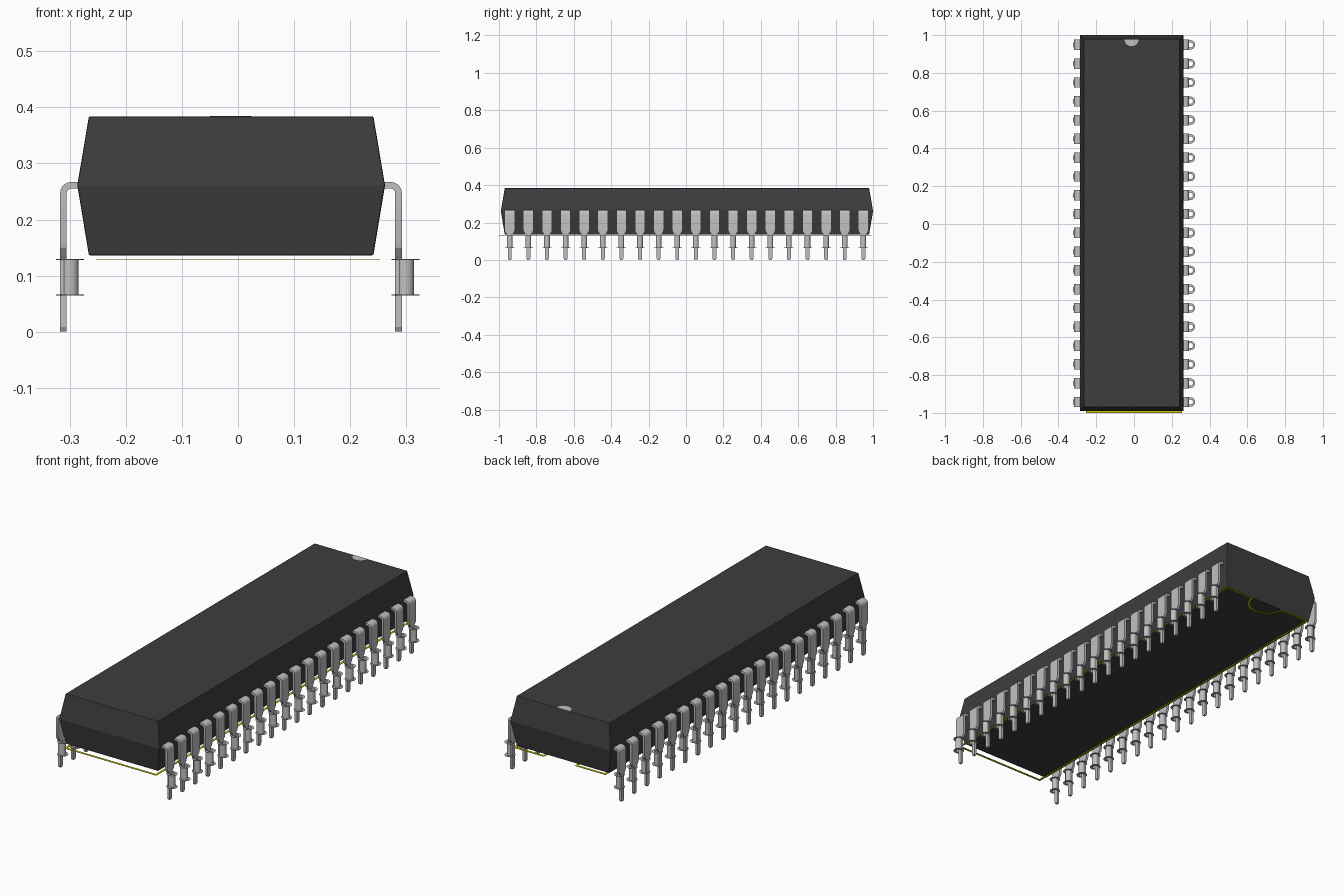
import bpy, bmesh, math

if "Cube" in bpy.data.objects:
    bpy.data.objects.remove(bpy.data.objects["Cube"], do_unlink=True)


def material(name, r, g, b):
    m = bpy.data.materials.new(name)
    m.use_nodes = True
    m.diffuse_color = (r, g, b, 1)
    m.node_tree.nodes["Principled BSDF"].inputs["Base Color"].default_value = (r, g, b, 1)
    return m


black = material("black plastic", 0.047, 0.047, 0.047)
metal = material("grey metal", 0.53, 0.53, 0.53)
yellow = material("outline yellow", 0.6, 0.59, 0.0)


def make(name, bm, mat, smooth_angle=None):
    bmesh.ops.recalc_face_normals(bm, faces=bm.faces)
    mesh = bpy.data.meshes.new(name)
    bm.to_mesh(mesh)
    bm.free()
    mesh.materials.append(mat)
    ob = bpy.data.objects.new(name, mesh)
    bpy.context.collection.objects.link(ob)
    if smooth_angle:
        bpy.ops.object.select_all(action='DESELECT')
        ob.select_set(True)
        bpy.context.view_layer.objects.active = ob
        bpy.ops.object.shade_smooth_by_angle(angle=math.radians(smooth_angle))
    return ob


def loft(bm, rings, closed=False):
    """Join matching sections, capping both ends unless they form a closed loop."""
    rings = [[bm.verts.new(p) for p in ring] for ring in rings]
    count = len(rings[0])
    following = rings[1:] + rings[:1] if closed else rings[1:]
    for a, b in zip(rings, following):
        for i in range(count):
            j = (i + 1) % count
            bm.faces.new((a[i], a[j], b[j], b[i]))
    if not closed:
        bm.faces.new(rings[0])
        bm.faces.new(rings[-1])


CX, CY = -0.0122, 0.005
PIN_COUNT, PITCH, PIN_Y = 20, 0.0995, 0.003
ys = [PIN_Y + (i - (PIN_COUNT - 1) / 2) * PITCH for i in range(PIN_COUNT)]

# Body: widest at the middle, tapered to top and bottom
TOP_Z = 0.384
bm = bmesh.new()
sections = [(0.2535, 0.974, 0.136), (0.2742, 0.995, 0.261), (0.2535, 0.974, TOP_Z)]
loft(bm, [[(CX + sx * w, CY + sy * l, z) for sx, sy in ((-1, -1), (1, -1), (1, 1), (-1, 1))]
          for w, l, z in sections])
body = make("body", bm, black)
bevel = body.modifiers.new("soft edges", 'BEVEL')
bevel.width = 0.003
bevel.segments = 2
bevel.limit_method = 'ANGLE'

# Index mark: thin half disc on the top face at the back edge
bm = bmesh.new()
arc = [math.pi + math.pi * i / 16 for i in range(17)]
loft(bm, [[(CX - 0.001 + 0.037 * math.cos(a), 0.978 + 0.037 * math.sin(a), z) for a in arc]
          for z in (TOP_Z - 0.002, TOP_Z + 0.0003)])
make("index_mark", bm, metal)

# Pins: flat strip, bent down, narrowing to a thin leg
PIN_X, OUT, TOP, T, R = -0.0125, 0.3045, 0.267, 0.0118, 0.02
WIDE, THIN = 0.0275, 0.0105
stations = [((0.25, TOP), (0.25, TOP - T), WIDE)]
for i in range(6):
    a = math.pi / 2 * (1 - i / 5)
    c, s = math.cos(a), math.sin(a)
    stations.append(((OUT - R + R * c, TOP - R + R * s),
                     (OUT - R + (R - T) * c, TOP - R + (R - T) * s), WIDE))
for z, w in ((0.16, WIDE), (0.149, 0.0245), (0.138, 0.016), (0.131, THIN),
             (0.008, THIN), (0, THIN * 0.6)):
    stations.append(((OUT, z), (OUT - T, z), w))

# Cross-section of a plated hole: tube wall with a flange at each end
BORE, WALL, FLANGE = 0.0135, 0.015, 0.025
LOW, HIGH, H = 0.0655, 0.129, 0.0008
hole = [(BORE, LOW - H), (FLANGE, LOW - H), (FLANGE, LOW + H), (WALL, LOW + H),
        (WALL, HIGH - H), (FLANGE, HIGH - H), (FLANGE, HIGH + H), (BORE, HIGH + H)]
turns = [2 * math.pi * i / 24 for i in range(24)]

for side, label in ((1, "left"), (-1, "right")):
    bm = bmesh.new()
    for y in ys:
        loft(bm, [[(PIN_X + side * o[0], y - w, o[1]), (PIN_X + side * o[0], y + w, o[1]),
                   (PIN_X + side * n[0], y + w, n[1]), (PIN_X + side * n[0], y - w, n[1])]
                  for o, n, w in stations])
    make(label + "_pins", bm, metal, smooth_angle=20)

    bm = bmesh.new()
    px = -0.0003 + side * 0.299
    for y in ys:
        loft(bm, [[(px + r * math.cos(a), y + r * math.sin(a), z) for r, z in hole]
                  for a in turns], closed=True)
    make(label + "_plated_holes", bm, metal, smooth_angle=35)

# Board outline: thin flat line with a half-round dip at the back
X, FRONT, BACK, DIP, LINE = 0.2535, -1.0, 0.991, 0.085, 0.012


def outline(inset, z):
    x, front, back, dip = X - inset, FRONT + inset, BACK - inset, DIP + inset
    start = math.asin(inset / dip)
    corners = [(-x, back), (-x, front), (x, front), (x, back)]
    sweep = [start + (math.pi - 2 * start) * i / 20 for i in range(21)]
    curve = [(dip * math.cos(a), BACK - dip * math.sin(a)) for a in sweep]
    return [(px, py, z) for px, py in corners + curve]


bm = bmesh.new()
UNDER, OVER = 0.1285, 0.1298
loft(bm, [outline(0, UNDER), outline(0, OVER), outline(LINE, OVER), outline(LINE, UNDER)],
     closed=True)
make("board_outline", bm, yellow)
